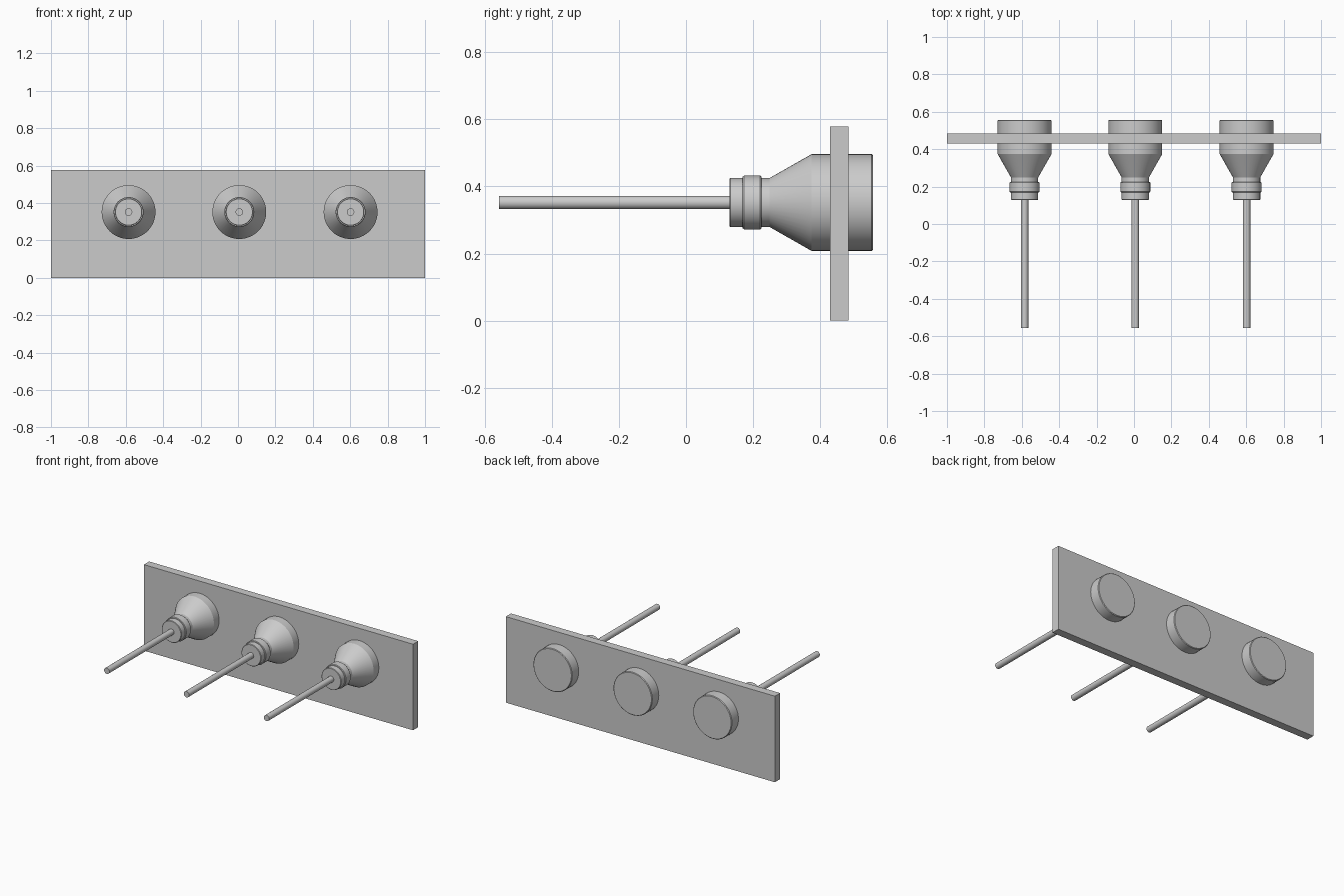
import bpy, bmesh, math
from mathutils import Matrix

if "Cube" in bpy.data.objects:
    bpy.data.objects.remove(bpy.data.objects["Cube"])

AXIS_Z = 0.352


def finish(name, bm, smooth=False):
    bmesh.ops.recalc_face_normals(bm, faces=bm.faces)
    mesh = bpy.data.meshes.new(name)
    bm.to_mesh(mesh)
    bm.free()
    ob = bpy.data.objects.new(name, mesh)
    bpy.context.collection.objects.link(ob)
    if smooth:
        bpy.ops.object.select_all(action='DESELECT')
        bpy.context.view_layer.objects.active = ob
        ob.select_set(True)
        bpy.ops.object.shade_smooth_by_angle(angle=math.radians(25))
    return ob


def lathe(name, x, profile, sides=48):
    """Turn (y, radius) points around the y axis; both ends are capped."""
    bm = bmesh.new()
    rings = []
    for y, r in profile:
        rings.append([bm.verts.new((x + r * math.cos(a), y, AXIS_Z + r * math.sin(a)))
                      for a in (2 * math.pi * i / sides for i in range(sides))])
    for a, b in zip(rings, rings[1:]):
        for i in range(sides):
            j = (i + 1) % sides
            bm.faces.new((a[i], a[j], b[j], b[i]))
    bm.faces.new(rings[0])
    bm.faces.new(rings[-1])
    return finish(name, bm, smooth=True)


# Backing plate
bm = bmesh.new()
bmesh.ops.create_cube(bm, size=1, matrix=Matrix.Translation((0, 0.457, 0.289))
                      @ Matrix.Diagonal((2.0, 0.055, 0.578, 1)))
finish("mounting_plate", bm)

# Flared body with a narrow neck and a wide rear barrel
BODY = [(0.129, 0.070), (0.132, 0.073), (0.249, 0.073), (0.374, 0.144),
        (0.553, 0.144), (0.557, 0.140)]
# Raised band around the neck
BAND = [(0.169, 0.072), (0.169, 0.077), (0.173, 0.080), (0.221, 0.080),
        (0.225, 0.077), (0.225, 0.072)]
# Thin shaft
ROD = [(-0.557, 0.020), (0.135, 0.020)]

for side, x in (("left", -0.585), ("middle", 0.007), ("right", 0.602)):
    lathe(f"{side}_body", x, BODY)
    lathe(f"{side}_neck_band", x, BAND)
    lathe(f"{side}_rod", x, ROD, 24)
